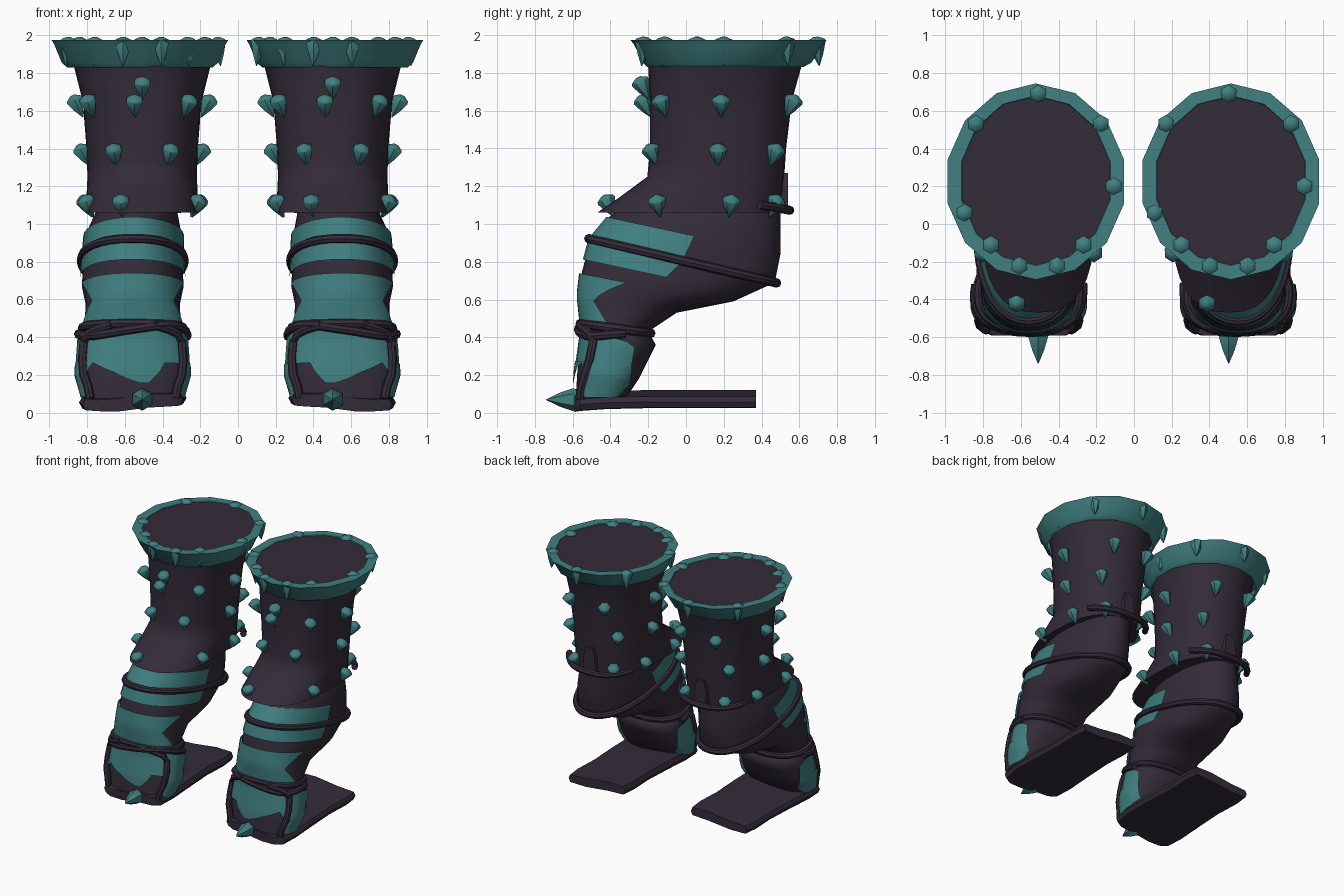
import bpy, bmesh, math
from mathutils import Vector

if "Cube" in bpy.data.objects:
    bpy.data.objects.remove(bpy.data.objects["Cube"])


def material(name, rgb):
    m = bpy.data.materials.new(name)
    m.diffuse_color = (*rgb, 1)
    m.use_nodes = True
    m.node_tree.nodes["Principled BSDF"].inputs["Base Color"].default_value = m.diffuse_color
    return m


DARK = material("dark plum leather", (0.034, 0.025, 0.041))
TEAL = material("teal plate", (0.052, 0.215, 0.22))

# Sections: front y, front z, back y, back z, half width, centre x, squareness
SHAFT = [(-.22, 1.96, .66, 1.96, .40, 0, 1), (-.20, 1.83, .61, 1.83, .36, 0, 1),
         (-.19, 1.65, .56, 1.65, .315, 0, .88), (-.19, 1.40, .53, 1.40, .295, 0, .88),
         (-.205, 1.25, .52, 1.25, .29, 0, .88), (-.34, 1.15, .51, 1.15, .295, 0, .85),
         (-.47, 1.06, .50, 1.06, .30, 0, .8)]
LEG = [(-.25, 1.15, .50, 1.15, .19, -.02, .9), (-.41, 1.035, .50, .84, .255, -.045, 1),
       (-.505, .92, .47, .69, .262, -.05, .9), (-.55, .75, .25, .59, .27, -.05, .85),
       (-.565, .62, -.05, .53, .25, -.05, .85), (-.55, .48, -.20, .43, .255, -.05, .85),
       (-.55, .40, -.16, .36, .28, -.05, .85), (-.575, .22, -.25, .18, .29, -.05, .8),
       (-.585, .06, -.33, .06, .25, -.05, .75)]
RIM = [(-.205, 1.83, .62, 1.83, .395, -.012, 1), (-.23, 1.855, .665, 1.855, .425, -.012, 1),
       (-.275, 1.95, .725, 1.95, .465, -.012, 1),
       (-.295, 1.975, .745, 1.975, .48, -.012, 1), (-.22, 1.975, .68, 1.975, .405, -.012, 1),
       (-.21, 1.955, .67, 1.955, .395, -.012, 1)]


def lerp_list(vals, f):
    f = max(0, min(f, 1)) * (len(vals) - 1)
    i = min(int(f), len(vals) - 2)
    return vals[i] + (vals[i + 1] - vals[i]) * (f - i)


def surf(secs, t, deg, off=0.0):
    """Point on a lofted body: 0 degrees is the front, positive turns to outer side."""
    fy, fz, by, bz, hw, cx, p = [lerp_list([s[k] for s in secs], t / (len(secs) - 1))
                                 for k in range(7)]
    a = math.radians(deg)
    c, s = math.cos(a), math.sin(a)
    u = math.copysign(abs(c) ** p, c)
    v = math.copysign(abs(s) ** p, s)
    front, back = Vector((0, fy, fz)), Vector((0, by, bz))
    mid, half = (front + back) / 2, (front - back) / 2
    half *= 1 + off / half.length
    q = mid + half * u
    return Vector((cx - (hw + off) * v, q.y, q.z))


def finish(name, bm, mat, place, smooth=40):
    """place = (x shift, x sign) puts the part on the left or right boot."""
    for v in bm.verts:
        v.co.x = v.co.x * place[1] + place[0]
    bmesh.ops.recalc_face_normals(bm, faces=bm.faces)
    me = bpy.data.meshes.new(name)
    bm.to_mesh(me)
    bm.free()
    me.materials.append(mat)
    ob = bpy.data.objects.new(name, me)
    bpy.context.collection.objects.link(ob)
    if smooth:
        bpy.ops.object.select_all(action='DESELECT')
        ob.select_set(True)
        bpy.context.view_layer.objects.active = ob
        bpy.ops.object.shade_smooth_by_angle(angle=math.radians(smooth))
    return ob


def skin(rows, closed=True, caps=True):
    bm = bmesh.new()
    vs = [[bm.verts.new(p) for p in r] for r in rows]
    n = len(rows[0])
    for a, b in zip(vs, vs[1:]):
        for i in range(n if closed else n - 1):
            j = (i + 1) % n
            bm.faces.new((a[i], a[j], b[j], b[i]))
    if caps:
        bm.faces.new(vs[0])
        bm.faces.new(vs[-1])
    return bm


def loft(name, secs, sides, sub, mat, place, caps=True, smooth=60):
    n = (len(secs) - 1) * sub
    rows = [[surf(secs, i / sub, 360 * k / sides) for k in range(sides)] for i in range(n + 1)]
    return finish(name, skin(rows, True, caps), mat, place, smooth)


def panel(name, t0, t1, lo, hi, place, off=.012, mat=TEAL):
    """Thin plate hugging the leg; lo and hi list the side angles from top to bottom."""
    rows = []
    for i in range(9):
        f = i / 8
        a, b = lerp_list(lo, f), lerp_list(hi, f)
        rows.append([surf(LEG, t0 + (t1 - t0) * f, a + (b - a) * k / 16, off) for k in range(17)])
    return finish(name, skin(rows, False, False), mat, place)


def tube(name, pts, r, place, closed):
    """Round strap through the given points."""
    rows, n = [], len(pts)
    for i, p in enumerate(pts):
        a = pts[i - 1] if closed or i else p
        b = pts[(i + 1) % n] if closed or i < n - 1 else p
        d = (b - a).normalized()
        side = d.cross(Vector((0, 0, 1)) if abs(d.z) < .9 else Vector((0, 1, 0))).normalized()
        up = side.cross(d)
        rows.append([p + r * (side * math.cos(k * math.pi / 4) + up * math.sin(k * math.pi / 4))
                     for k in range(8)])
    if closed:
        rows.append(rows[0])
    bm = skin(rows, True, not closed)
    bmesh.ops.remove_doubles(bm, verts=bm.verts, dist=1e-5)
    return finish(name, bm, DARK, place)


def spike(name, at, axis, place, r=.05, up=.03, down=.1):
    """Six-sided stud: flat cap along the axis, long point the other way."""
    rot = Vector((0, 0, 1)).rotation_difference(Vector(axis).normalized())
    prof = [(up, r * .25), (up * .4, r * .9), (0, r), (-down * .5, r * .6), (-down, .002)]
    rows = [[Vector(at) + rot @ Vector((q * math.cos(k * math.pi / 3 + .52),
                                        q * math.sin(k * math.pi / 3 + .52), h))
             for k in range(6)] for h, q in prof]
    return finish(name, skin(rows), TEAL, place, 50)


# Stud rows: height, stand-off, angles
STUDS = [(1.655, .042, (5, 52, -42, 90, -90, 156, -156)),
         (1.395, .03, (25, -25, 90, -90, 140, -140)),
         (1.125, .025, (66, -66, 108, -108, 150, -150)), (1.125, .06, (15,)),
         (1.75, .045, (0,))]
RIM_STUDS = [(0, .69), (-.33, .53), (.33, .53), (.40, .20), (-.39, .06),
             (-.25, -.11), (.24, -.11), (-.10, -.22), (.10, -.22)]

for side, cx, sign in (("left", -.508, 1), ("right", .502, -1)):
    up_place, leg_place = (cx, 1), (cx, sign)

    # Upper shaft with flared rim
    loft(side + "_shaft", SHAFT, 32, 2, DARK, up_place)
    loft(side + "_rim", RIM, 14, 1, TEAL, leg_place, False, 35)
    lid = [surf(RIM, 4, 360 * k / 14, .004) + Vector((0, 0, -.005)) for k in range(14)]
    bm = bmesh.new()
    bm.faces.new([bm.verts.new(p) for p in lid])
    finish(side + "_lid", bm, DARK, leg_place, 0)

    # Studs on the shaft, tops leaning outwards
    heights = [s[1] for s in SHAFT]
    for z, off, angles in STUDS:
        i = next(k for k in range(len(heights) - 1) if heights[k + 1] <= z)
        t = i + (heights[i] - z) / (heights[i] - heights[i + 1])
        for a in angles:
            out = Vector((-math.sin(math.radians(a)), -math.cos(math.radians(a)), 0))
            spike(side + "_shaft_stud", surf(SHAFT, t, a, off), out * .5 + Vector((0, 0, 1)),
                  up_place)
    for x, y in RIM_STUDS:
        out = Vector((x, y - .22, 0)).normalized()
        spike(side + "_rim_stud", (x, y, 1.966), out * -.12 + Vector((0, 0, 1)), up_place,
              .05, .025, .13)

    # Bent lower leg and foot
    loft(side + "_lower_leg", LEG, 28, 3, DARK, leg_place)

    # Teal shin and foot plates
    panel(side + "_knee_plate", 1, 2.65, [-90, -90], [90, 90], leg_place)
    panel(side + "_shin_plate", 3.1, 5.1, [-72, -52, -85], [72, 52, 85], leg_place, .015)
    panel(side + "_instep_plate", 5.5, 6.75, [-60, -112, -120], [60, 112, 120], leg_place, .016)
    panel(side + "_outer_foot_plate", 6.7, 7.85, [38, 58, 48], [120, 132, 118], leg_place, .02)
    panel(side + "_inner_foot_plate", 6.7, 7.95, [-120, -132, -115], [-55, -58, -35],
          leg_place, .02)
    panel(side + "_tongue_plate", 6.7, 7.4, [-30, -22, -12], [42, 14, -4], leg_place, .02)

    # Wrapped straps
    for nm, t in (("knee_strap", 2), ("ankle_strap", 5.1)):
        tube(side + "_" + nm, [surf(LEG, t, k * 10, .01) for k in range(36)], .025,
             leg_place, True)
    tube(side + "_crossed_strap",
         [surf(LEG, 5.5 + .35 * math.sin(math.radians(k * 20)), k * 10, .02)
          for k in range(-10, 11)], .024, leg_place, False)
    for nm, s in (("outer", 1), ("inner", -1)):
        path = [(5.2, 20), (5.45, 38), (5.7, 50), (6.1, 56), (6.6, 57), (7.1, 54), (7.5, 50),
                (7.9, 50)]
        tube(side + "_" + nm + "_foot_strap", [surf(LEG, t, a * s, .022) for t, a in path],
             .024, leg_place, False)

    # Back strap and its pull tab
    pts = []
    for a in range(130, 231, 10):
        p = surf(SHAFT, 6, a, .05)
        p.z = 1.105 - .18 * (p.y - .37)
        pts.append(p)
    tube(side + "_back_strap", pts, .024, leg_place, False)
    rows = [[Vector((x * w, y, z)) for x, y in ((-1, .47), (1, .47), (1, .54), (-1, .54))]
            for z, w in ((1.06, .055), (1.2, .05), (1.27, .032))]
    finish(side + "_pull_tab", skin(rows), DARK, leg_place, 0)

    # Sole running back from the toe, gently crowned
    rows = []
    for y, hw, zo in ((-.59, .20, -.02), (-.56, .265, -.015), (-.42, .285, -.005), (-.2, .275, 0),
                      (.05, .26, 0), (.25, .27, 0), (.37, .255, 0)):
        prof = [(-1, 0), (-.94, .03), (-.4, .036), (.4, .04), (.94, .036), (1, 0),
                (.94, -.03), (.4, -.034), (-.4, -.034), (-.94, -.03)]
        rows.append([Vector((-.05 + hw * u, y, .07 + zo + h + .014 * math.sin(u * 2.2)))
                     for u, h in prof])
    finish(side + "_sole", skin(rows), DARK, leg_place)

    # Toe spike
    spike(side + "_toe_spike", (0, -.60, .07), (0, 1, 0), leg_place, .06, .06, .14)
